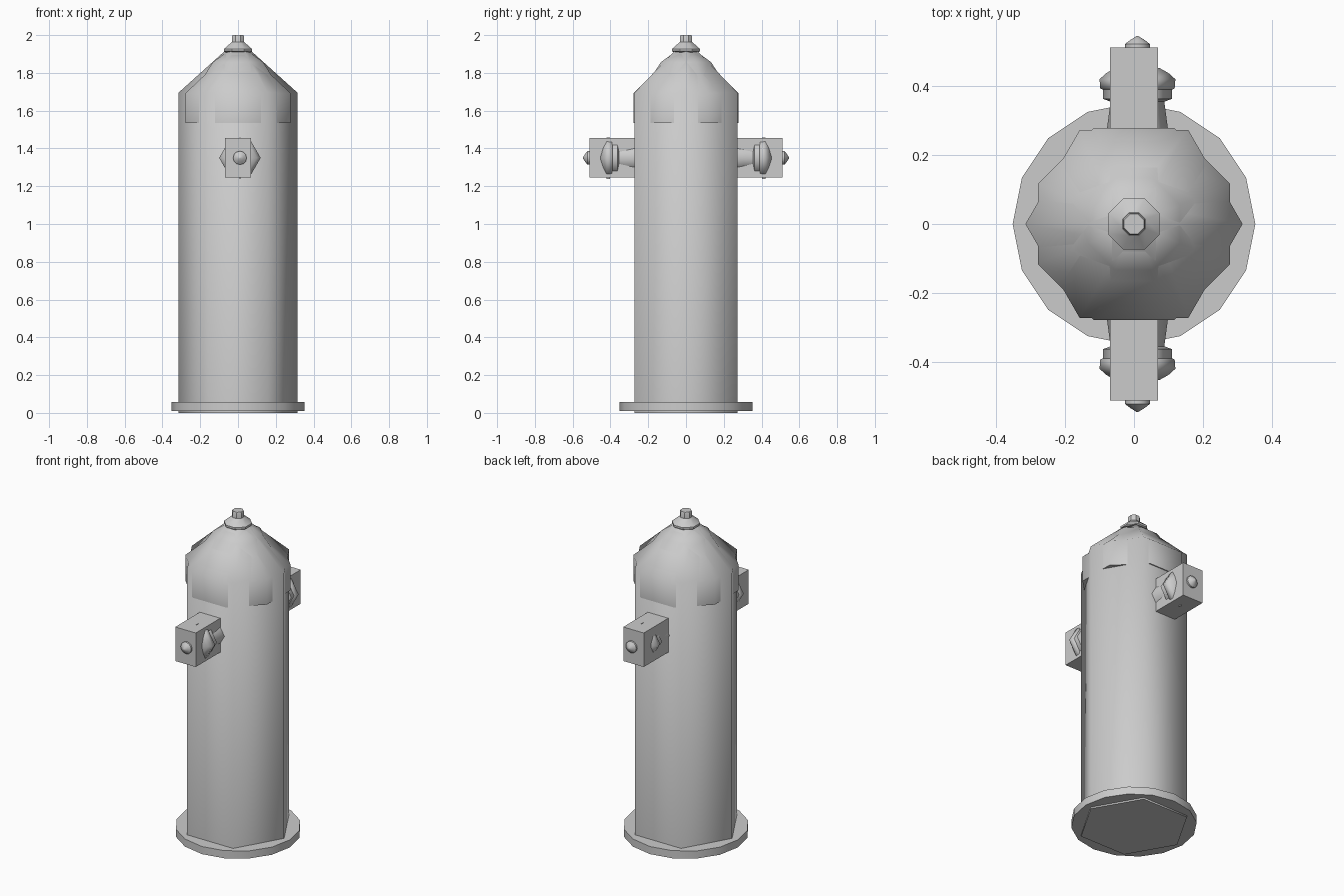
import bpy, bmesh, math
from mathutils import Matrix

if "Cube" in bpy.data.objects:
    bpy.data.objects.remove(bpy.data.objects["Cube"])


def finish(name, bm, angle):
    bmesh.ops.recalc_face_normals(bm, faces=bm.faces)
    mesh = bpy.data.meshes.new(name)
    bm.to_mesh(mesh)
    bm.free()
    ob = bpy.data.objects.new(name, mesh)
    bpy.context.collection.objects.link(ob)
    bpy.ops.object.select_all(action='DESELECT')
    ob.select_set(True)
    bpy.context.view_layer.objects.active = ob
    bpy.ops.object.shade_smooth_by_angle(angle=math.radians(angle))
    return ob


def turned(name, profile, sides, turn=0, matrix=None, angle=65):
    """Closed solid from (radius, height) rings with a set number of sides."""
    bm = bmesh.new()
    rings = []
    for r, h in profile:
        ring = []
        for i in range(sides):
            a = math.radians(turn) + math.tau * i / sides
            ring.append(bm.verts.new((r * math.cos(a), r * math.sin(a), h)))
        rings.append(ring)
    for lo, hi in zip(rings, rings[1:]):
        for i in range(sides):
            j = (i + 1) % sides
            bm.faces.new((lo[i], lo[j], hi[j], hi[i]))
    bm.faces.new(rings[0])
    bm.faces.new(rings[-1])
    if matrix:
        bm.transform(matrix)
    return finish(name, bm, angle)


def box(name, x, y, z):
    bm = bmesh.new()
    size = [b - a for a, b in (x, y, z)]
    mid = [(a + b) / 2 for a, b in (x, y, z)]
    bmesh.ops.create_cube(bm, size=1, matrix=Matrix.Translation(mid) @ Matrix.Diagonal((*size, 1)))
    return finish(name, bm, 30)


# Hexagonal barrel with its pointed top
turned("barrel", [(0.315, 0), (0.315, 1.695), (0.063, 1.922)], 6)

# Eight-sided bonnet whose faces show through the barrel as panels
turned("bonnet", [(0.302, 1.535), (0.302, 1.692), (0.19, 1.79),
                  (0.144, 1.857), (0.08, 1.90)], 8, 22.5)

# Ground flange
turned("base_flange", [(0.352, 0.01), (0.352, 0.057)], 16, angle=30)

# Collar and operating nut on top
turned("top_collar", [(0.065, 1.905), (0.08, 1.915), (0.08, 1.927), (0.036, 1.963)], 8, 22.5, angle=30)
turned("top_nut", [(0.035, 1.95), (0.035, 1.992), (0.031, 2.0)], 8, 22.5, angle=30)

# Outlets at front and back
nozzle = [(0.09, 0.24), (0.088, 0.28), (0.078, 0.355), (0.10, 0.363), (0.10, 0.39),
          (0.108, 0.393), (0.11, 0.42), (0.09, 0.438), (0.065, 0.452)]
nut = [(0.036, 0.50), (0.036, 0.522), (0.022, 0.533), (0.003, 0.545)]
for side, s in (("front", -1), ("back", 1)):
    aim = Matrix.Translation((0.01, 0, 1.35)) @ Matrix.Rotation(-s * math.pi / 2, 4, 'X')
    turned(side + "_nozzle", nozzle, 6, matrix=aim)
    turned(side + "_nozzle_nut", nut, 12, matrix=aim, angle=40)
    box(side + "_outlet_block", (-0.07, 0.07), sorted((s * 0.24, s * 0.512)), (1.245, 1.455))
    box(side + "_cap_pin", (0.008, 0.013), sorted((s * 0.402, s * 0.422)), (1.238, 1.458))
